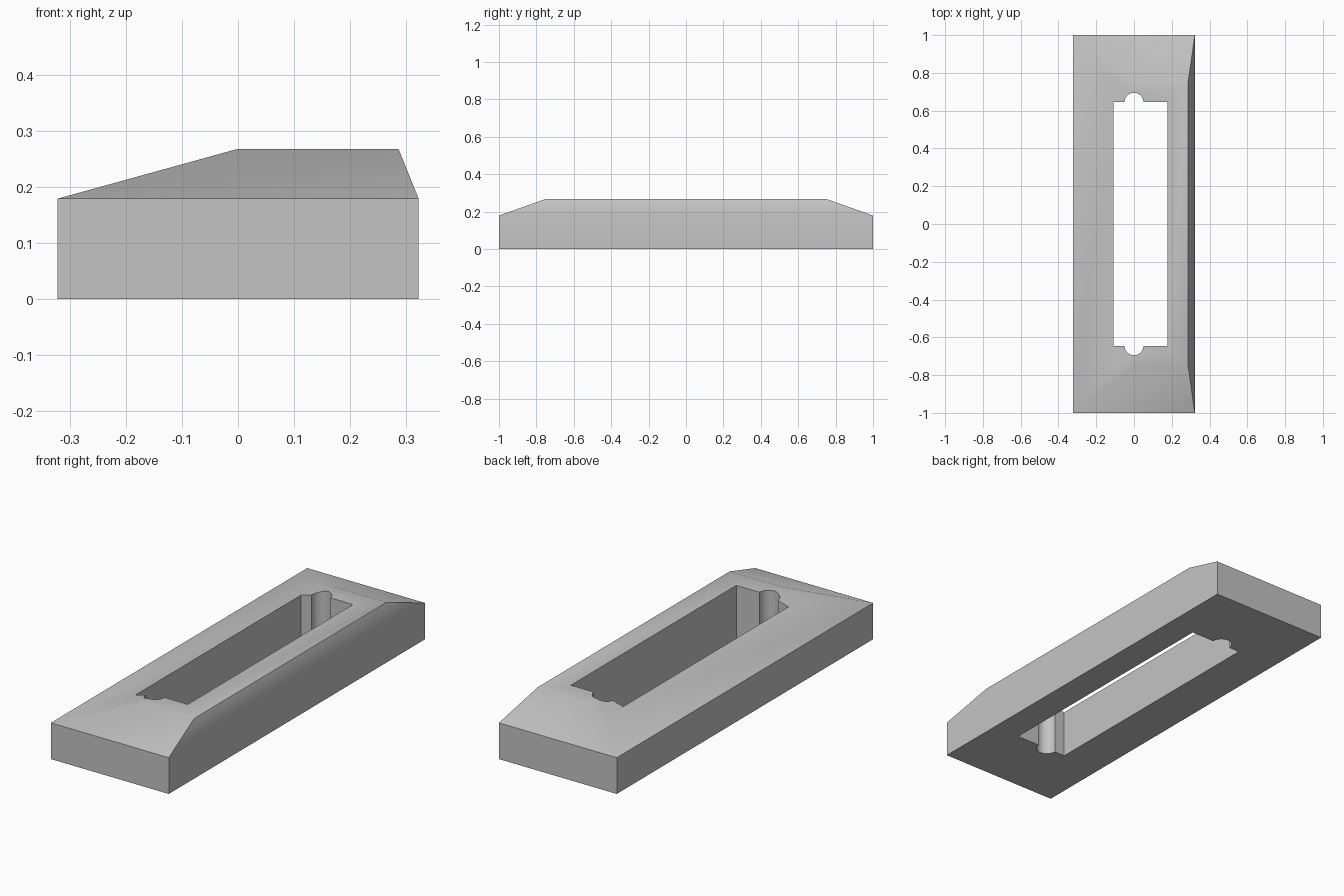
import bpy, math

if "Cube" in bpy.data.objects:
    bpy.data.objects.remove(bpy.data.objects["Cube"])

grey = bpy.data.materials.new("plain grey")
grey.diffuse_color = (0.55, 0.55, 0.55, 1)
grey.use_nodes = True
grey.node_tree.nodes["Principled BSDF"].inputs["Base Color"].default_value = grey.diffuse_color


def loft(name, rings):
    """Closed solid skinned through equally sized rings of points."""
    n = len(rings[0])
    verts = [p for ring in rings for p in ring]
    faces = [tuple(reversed(range(n))), tuple(range(len(verts) - n, len(verts)))]
    for r in range(len(rings) - 1):
        for i in range(n):
            j = (i + 1) % n
            faces.append((r * n + i, r * n + j, (r + 1) * n + j, (r + 1) * n + i))
    mesh = bpy.data.meshes.new(name)
    mesh.from_pydata(verts, [], faces)
    mesh.materials.append(grey)
    obj = bpy.data.objects.new(name, mesh)
    bpy.context.collection.objects.link(obj)
    return obj


def rect(x0, x1, y, z):
    return [(x0, -y, z), (x1, -y, z), (x1, y, z), (x0, y, z)]


# Frame body: straight base with an off-centre bevelled top
frame = loft("bevelled_frame", [rect(-0.322, 0.322, 1, 0),
                                rect(-0.322, 0.322, 1, 0.179),
                                rect(0, 0.286, 0.75, 0.268)])

# Slot: rectangle with a round notch in the middle of each end
half = 0.645
notch = [(0.05 * math.cos(math.pi * i / 16), half + 0.05 * math.sin(math.pi * i / 16))
         for i in range(17)]
end = [(0.177, half)] + notch + [(-0.108, half)]
profile = end + [(x, -y) for x, y in reversed(end)]
cutter = loft("slot_cutter", [[(x, y, z) for x, y in profile] for z in (-0.1, 0.4)])
cutter.hide_render = True

cut = frame.modifiers.new("slot", 'BOOLEAN')
cut.operation = 'DIFFERENCE'
cut.solver = 'EXACT'
cut.object = cutter
bpy.context.view_layer.objects.active = frame
frame.select_set(True)
bpy.ops.object.modifier_apply(modifier=cut.name)
bpy.data.objects.remove(cutter)

# Soft shading across the shallow bevels, crisp main edges
bpy.ops.object.shade_smooth_by_angle(angle=math.radians(30))
